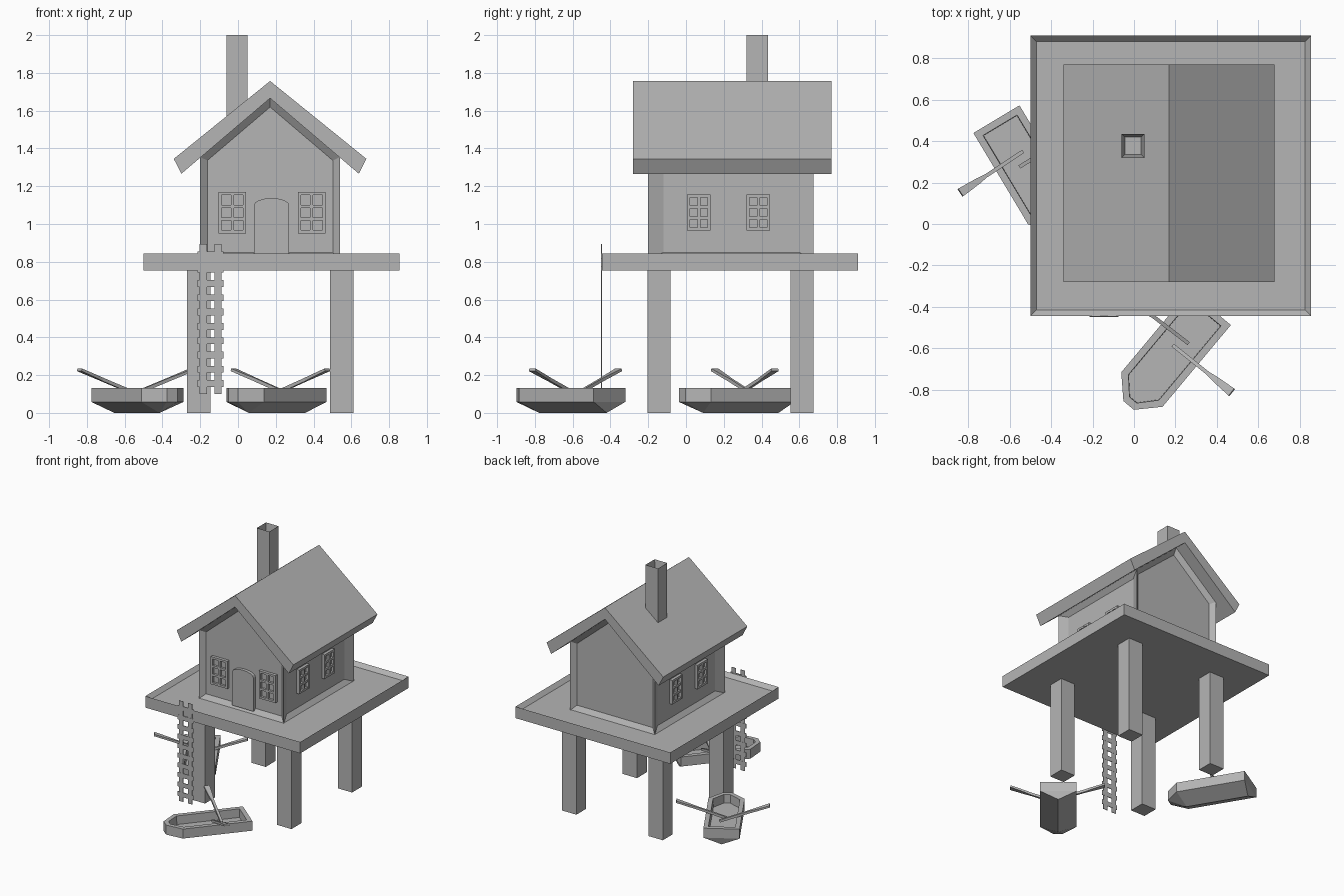
import bpy, bmesh, math
from mathutils import Vector, Matrix

if "Cube" in bpy.data.objects:
    bpy.data.objects.remove(bpy.data.objects["Cube"])

grey = bpy.data.materials.new("plain grey")
grey.diffuse_color = (0.46, 0.46, 0.46, 1)
grey.use_nodes = True
grey.node_tree.nodes["Principled BSDF"].inputs["Base Color"].default_value = grey.diffuse_color


def finish(name, bm):
    bmesh.ops.recalc_face_normals(bm, faces=bm.faces)
    me = bpy.data.meshes.new(name)
    bm.to_mesh(me)
    bm.free()
    me.materials.append(grey)
    ob = bpy.data.objects.new(name, me)
    bpy.context.collection.objects.link(ob)
    return ob


def add_box(bm, x0, x1, y0, y1, z0, z1):
    m = Matrix.Translation(((x0 + x1) / 2, (y0 + y1) / 2, (z0 + z1) / 2)) @ \
        Matrix.Diagonal((x1 - x0, y1 - y0, z1 - z0, 1))
    bmesh.ops.create_cube(bm, size=1, matrix=m)


def add_prism(bm, profile, y0, y1):
    # profile in x,z extruded along y
    a = [bm.verts.new((x, y0, z)) for x, z in profile]
    b = [bm.verts.new((x, y1, z)) for x, z in profile]
    bm.faces.new(a)
    bm.faces.new(b[::-1])
    for i in range(len(a)):
        j = (i + 1) % len(a)
        bm.faces.new((a[i], b[i], b[j], a[j]))
    bmesh.ops.recalc_face_normals(bm, faces=bm.faces)


def sunk_box(name, dims, rim, depth):
    # box with a recessed top
    bm = bmesh.new()
    add_box(bm, *dims)
    bm.normal_update()
    top = [f for f in bm.faces if f.normal.z > 0.9]
    bmesh.ops.inset_individual(bm, faces=top, thickness=rim, depth=-depth)
    return finish(name, bm)


# platform, chimney and legs
sunk_box("platform", (-0.50, 0.855, -0.444, 0.91, 0.755, 0.845), 0.04, 0.03)
sunk_box("chimney", (-0.06, 0.05, 0.32, 0.435, 1.35, 2.0), 0.022, 0.12)
for sx, x in (("left", -0.27), ("right", 0.486)):
    for sy, y in (("front", -0.205), ("back", 0.552)):
        bm = bmesh.new()
        add_box(bm, x, x + 0.125, y, y + 0.123, 0, 0.76)
        finish(f"{sy}_{sx}_leg", bm)

# house body with recessed wall panels
RECESS = 0.03
bm = bmesh.new()
add_prism(bm, [(-0.20, 0.812), (0.54, 0.812), (0.54, 1.354), (0.17, 1.669), (-0.20, 1.354)],
          -0.20, 0.675)
bm.normal_update()
walls = [f for f in bm.faces if abs(f.normal.z) < 0.1]
bmesh.ops.inset_individual(bm, faces=walls, thickness=0.038, depth=-RECESS, use_even_offset=True)
for f in walls:
    if abs(f.normal.x) > 0.9:
        for v in f.verts:
            v.co.y += 0.042 if v.co.y < 0.2 else -0.037
finish("house_walls", bm)

# roof
bm = bmesh.new()
add_prism(bm, [(-0.34, 1.345), (0.17, 1.757), (0.68, 1.345), (0.64, 1.266), (0.17, 1.666),
               (-0.30, 1.266)], -0.28, 0.77)
finish("roof", bm)

# door with arched top
bm = bmesh.new()
arch = [(0.178 + 0.093 * math.cos(a), 1.10 + 0.037 * math.sin(a))
        for a in (math.pi * i / 8 for i in range(9))]
add_prism(bm, [(0.085, 0.835), (0.271, 0.835)] + arch, -0.195, -0.165)
finish("door", bm)


# windows: thin pane, frame and glazing bars, two by three
def window(name, loc, w, h, angle):
    bm = bmesh.new()
    t = 0.016
    add_box(bm, -w / 2, w / 2, -0.006, 0.01, -h / 2, h / 2)
    for i in range(3):
        x = -w / 2 + i * (w - t) / 2
        add_box(bm, x, x + t, -0.024, 0, -h / 2, h / 2)
    for i in range(4):
        z = -h / 2 + i * (h - t) / 3
        add_box(bm, -w / 2, w / 2, -0.023, 0, z, z + t)
    ob = finish(name, bm)
    ob.location = loc
    ob.rotation_euler.z = angle


for side, x in (("left", -0.03), ("right", 0.39)):
    window(f"front_{side}_window", (x, -0.20 + RECESS, 1.06), 0.145, 0.218, 0)
for i, y in enumerate((0.068, 0.383)):
    window(f"right_window_{i + 1}", (0.54 - RECESS, y, 1.06), 0.126, 0.19, math.pi / 2)
    window(f"left_window_{i + 1}", (-0.20 + RECESS, y, 1.06), 0.126, 0.19, -math.pi / 2)

# ladder: two flat rails and ten rungs
bm = bmesh.new()
for x in (-0.203, -0.125):
    add_box(bm, x, x + 0.038, -0.449, -0.445, 0.10, 0.893)
for i in range(10):
    z = 0.155 + 0.0757 * i
    add_box(bm, -0.214, -0.076, -0.4495, -0.4445, z - 0.018, z + 0.018)
finish("ladder", bm)


# rowing boat, local x runs from stern to bow
def plan(o):
    half = [(o, 0.13 - o), (0.515 - o * 0.4, 0.13 - o), (0.615 - o, 0.033 - o * 0.3)]
    return half + [(x, -y) for x, y in reversed(half)]


def place(ob, loc, angle):
    ob.location = loc
    ob.rotation_euler.z = angle


def hull(name, loc, angle):
    bm = bmesh.new()
    rings = [[bm.verts.new((x, y, z)) for x, y in plan(o)]
             for o, z in ((0, 0.058), (0, 0.133), (0.034, 0.133), (0.036, 0.066))]
    for a, b in zip(rings, rings[1:]):
        for i in range(6):
            j = (i + 1) % 6
            bm.faces.new((a[i], a[j], b[j], b[i]))
    bm.faces.new(rings[-1])
    # V-shaped bottom down to the keel
    c = rings[0]
    k0, k1 = bm.verts.new((0.02, 0, 0)), bm.verts.new((0.485, 0, 0))
    bm.faces.new((c[5], c[0], k0))
    bm.faces.new((c[0], c[1], k1, k0))
    bm.faces.new((c[4], c[5], k0, k1))
    for i in (1, 2, 3):
        bm.faces.new((c[i], c[i + 1], k1))
    place(finish(name, bm), loc, angle)


def oar(name, start, end, loc, angle):
    a, b = Vector(start), Vector(end)
    d = (b - a).normalized()
    side = d.cross(Vector((0, 0, 1))).normalized()
    up = side.cross(d)
    bm = bmesh.new()
    prev = None
    # shaft widening into the blade
    for t, w, h in ((0, 0.009, 0.009), (0.6, 0.009, 0.009), (0.72, 0.015, 0.008), (1, 0.022, 0.007)):
        p = a.lerp(b, t)
        ring = [bm.verts.new(p + side * w * s + up * h * u)
                for s, u in ((-1, -1), (1, -1), (1, 1), (-1, 1))]
        if prev:
            for i in range(4):
                j = (i + 1) % 4
                bm.faces.new((prev[i], prev[j], ring[j], ring[i]))
        else:
            bm.faces.new(ring)
        prev = ring
    bm.faces.new(prev)
    place(finish(name, bm), loc, angle)


for tag, loc, deg in (("front", (0.3685, -0.405, 0), -129.9), ("left", (-0.665, 0.5065, 0), -59.05)):
    ang = math.radians(deg)
    hull(f"{tag}_boat", loc, ang)
    oar(f"{tag}_boat_oar_1", (0.255, -0.02, 0.10), (0.247, 0.342, 0.228), loc, ang)
    oar(f"{tag}_boat_oar_2", (0.20, 0.028, 0.10), (0.215, -0.332, 0.228), loc, ang)
